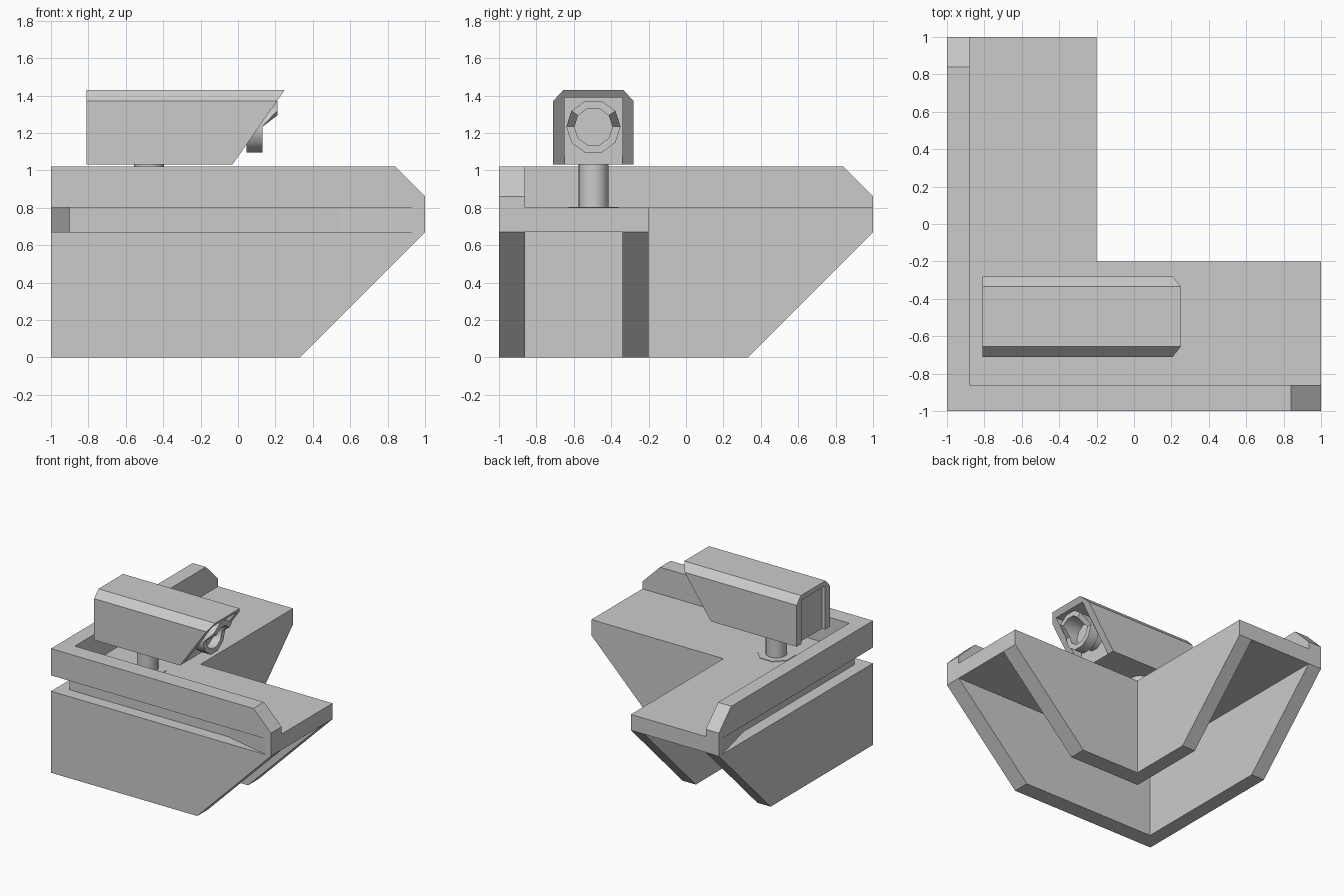
import bpy, bmesh, math

if "Cube" in bpy.data.objects:
    bpy.data.objects.remove(bpy.data.objects["Cube"])


def finish(name, bm, smooth=False):
    bmesh.ops.remove_doubles(bm, verts=bm.verts, dist=1e-5)
    bmesh.ops.recalc_face_normals(bm, faces=bm.faces)
    mesh = bpy.data.meshes.new(name)
    bm.to_mesh(mesh)
    bm.free()
    ob = bpy.data.objects.new(name, mesh)
    bpy.context.collection.objects.link(ob)
    if smooth:
        bpy.ops.object.select_all(action='DESELECT')
        ob.select_set(True)
        bpy.context.view_layer.objects.active = ob
        bpy.ops.object.shade_smooth_by_angle(angle=math.radians(40))
    return ob


def loft(bm, rings, cap_start=True, cap_end=True, skip=()):
    """Bridge closed rings of points; skip = side indices left open."""
    vs = [[bm.verts.new(p) for p in r] for r in rings]
    n = len(vs[0])
    for a, b in zip(vs, vs[1:]):
        for i in range(n):
            if i not in skip:
                j = (i + 1) % n
                bm.faces.new((a[i], a[j], b[j], b[i]))
    if cap_start:
        bm.faces.new(vs[0])
    if cap_end:
        bm.faces.new(vs[-1])


def corner_wall(name, profile, outer, tx, ty):
    """Mitred L-shaped wall; profile is (distance along the arm, z)."""
    bm = bmesh.new()
    inner_x, inner_y = outer[1] + tx[1], outer[1] + ty[1]
    c = outer[0]
    skip = [i for i in range(len(profile))
            if profile[i][0] == c and profile[(i + 1) % len(profile)][0] == c]
    # arm running along x
    loft(bm, [[(a, c, z) for a, z in profile],
              [(inner_x if a == c else a, inner_y, z) for a, z in profile]], skip=skip)
    # arm running along y
    loft(bm, [[(c, a, z) for a, z in profile],
              [(inner_x, inner_y if a == c else a, z) for a, z in profile]], skip=skip)
    return finish(name, bm)


# Parapet and the two lower support walls
T = ((0, 0.12), (0, 0.138))
corner_wall("parapet", [(-1, .8), (1, .8), (1, .86), (.84, 1.02), (-1, 1.02)], (-1, -1), *T)
corner_wall("outer_support", [(-1, 0), (.33, 0), (1, .67), (-1, .67)], (-1, -1), *T)
corner_wall("inner_support", [(-.2, 0), (.33, 0), (1, .67), (-.2, .67)], (-.2, -.2),
            (0, -0.12), (0, -0.14))

# Deck slab with recessed outer edge forming the groove
outline = [(-.9, -.9), (.54, -.9), (.96, -1), (1, -1), (1, -.2),
           (-.2, -.2), (-.2, 1), (-1, 1), (-1, .96), (-.9, .54)]
bm = bmesh.new()
loft(bm, [[(x, y, z) for x, y in outline] for z in (.67, .8)])
finish("deck", bm)


# Post and its thin octagonal base plate
def disc(cx, cy, z, r, n, turn=0):
    return [(cx + r * math.cos(turn + math.tau * i / n),
             cy + r * math.sin(turn + math.tau * i / n), z) for i in range(n)]


PX, CY, CZ = -.475, -.495, 1.233
bm = bmesh.new()
loft(bm, [disc(PX, CY, z, .08, 20) for z in (.8, 1.06)])
finish("post", bm, True)
bm = bmesh.new()
loft(bm, [disc(PX, CY, z, .145, 8, math.pi / 8) for z in (.798, .804)])
finish("post_base", bm)

# Housing shell: upside-down channel with a raked front
half = [(.155, 1.39), (.155, 1.03), (.215, 1.03), (.215, 1.37), (.16, 1.43)]
channel = [(CY + y, z) for y, z in half] + [(CY - y, z) for y, z in reversed(half)]
bm = bmesh.new()
loft(bm, [[(-.81, y, z) for y, z in channel],
          [(-.03 + (z - 1.03) * .7, y, z) for y, z in channel]])
finish("housing_shell", bm)

# Inner body, slightly recessed at the back
body = [(CY - .155, 1.03), (CY + .155, 1.03), (CY + .155, 1.39), (CY - .155, 1.39)]
bm = bmesh.new()
loft(bm, [[(x, y, z) for y, z in body] for x in (-.78, -.03)])
finish("housing_body", bm)


# Ten-sided barrel whose upper half extends forward as a hood
def ring(x, r, hood=False):
    pts = []
    for i in range(10):
        a = math.tau * i / 10
        fx = .21 if hood and math.sin(a) > .1 else x
        pts.append((fx, CY + r * math.cos(a), CZ + r * math.sin(a)))
    return pts


bm = bmesh.new()
loft(bm, [ring(-.03, .1), ring(.045, .1), ring(.045, .145), ring(.13, .145, True),
          ring(.13, .102, True), ring(.06, .102)])
finish("barrel", bm, True)
